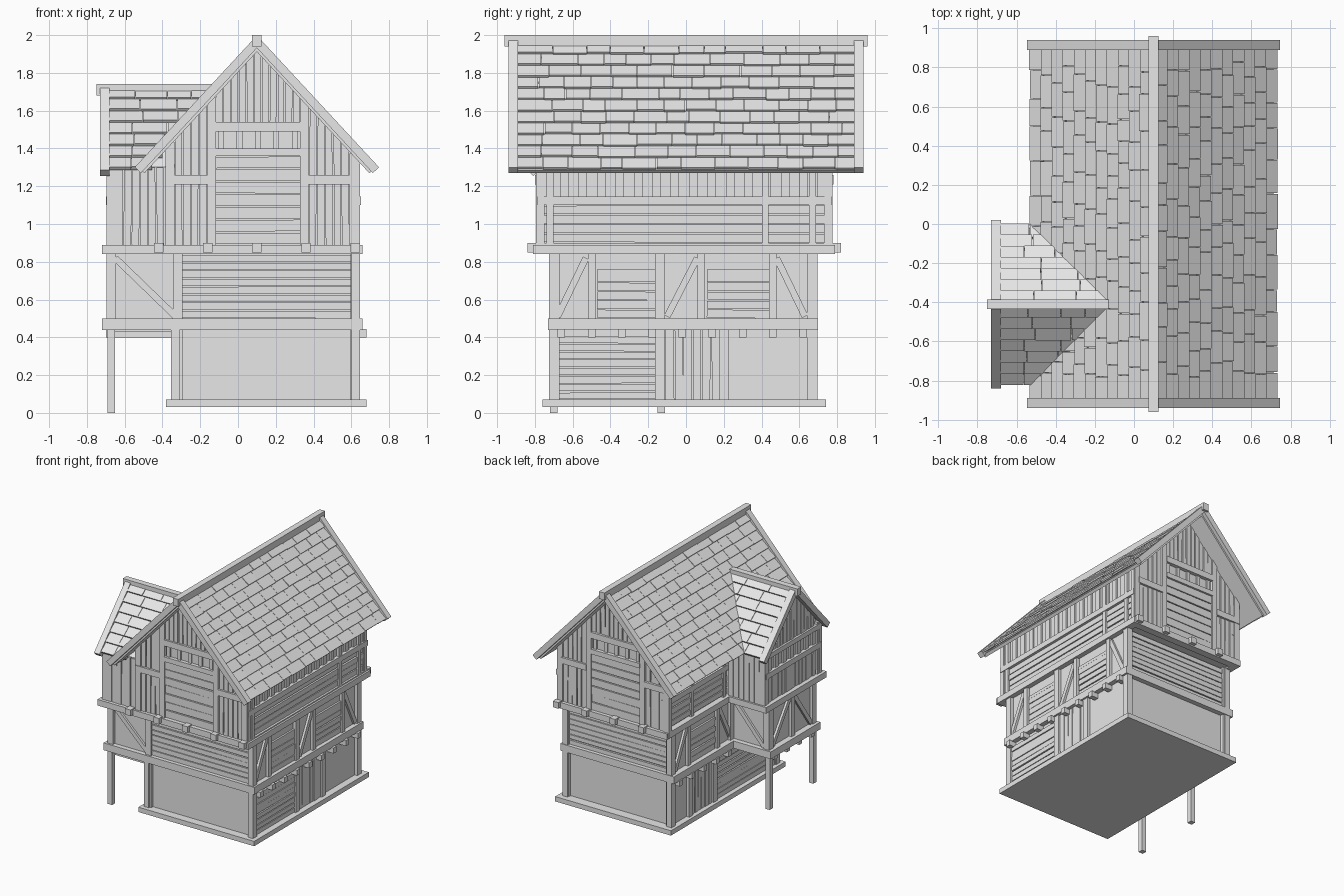
import bpy, bmesh, random
from mathutils import Vector, Matrix

random.seed(4)
cube = bpy.data.objects.get("Cube")
if cube:
    bpy.data.objects.remove(cube)

mat = bpy.data.materials.new("weathered_grey")
mat.use_nodes = True
GREY = (0.8, 0.8, 0.8, 1)
mat.diffuse_color = GREY
mat.node_tree.nodes["Principled BSDF"].inputs["Base Color"].default_value = GREY

parts = {}


def part(name):
    return parts.setdefault(name, bmesh.new())


def beam(name, a, b, w, t, n):
    """Oriented box from a to b: w wide, t thick along n."""
    a, b = Vector(a), Vector(b)
    d = b - a
    axis = d.normalized()
    side = axis.cross(Vector(n)).normalized()
    up = side.cross(axis)
    m = Matrix((d, side * w, up * t)).transposed().to_4x4()
    m.translation = (a + b) / 2
    bmesh.ops.create_cube(part(name), size=1, matrix=m)


def box(name, p, q):
    p, q = Vector(p), Vector(q)
    s = q - p
    m = Matrix.Translation((p + q) / 2) @ Matrix.Diagonal((abs(s.x), abs(s.y), abs(s.z), 1))
    bmesh.ops.create_cube(part(name), size=1, matrix=m)


def prism(name, P, pts, depth):
    """Extrude a profile on a wall plane inwards."""
    bm = part(name)
    f = bm.faces.new([bm.verts.new(P(u, z, 0)) for u, z in pts])
    g = bmesh.ops.extrude_face_region(bm, geom=[f], use_keep_orig=True)
    new = [v for v in g["geom"] if isinstance(v, bmesh.types.BMVert)]
    bmesh.ops.translate(bm, verts=new, vec=P(0, 0, -depth) - P(0, 0, 0))


# wall planes: u runs along the wall, d points outwards
def front(y): return lambda u, z, d: Vector((u, y - d, z))
def back(y): return lambda u, z, d: Vector((u, y + d, z))
def right(x): return lambda u, z, d: Vector((x + d, u, z))
def left(x): return lambda u, z, d: Vector((x - d, u, z))


def bar(name, P, u0, u1, z0, z1, d=0.03):
    box(name, P(u0, z0, -0.02), P(u1, z1, d))


def post(P, u, z0, z1, d=0.025, w=0.05):
    bar("wall_posts", P, u - w / 2, u + w / 2, z0, z1, d)


def brace(P, u0, z0, u1, z1):
    beam("diagonal_braces", P(u0, z0, 0.008), P(u1, z1, 0.008), 0.035, 0.02, P(0, 0, 1) - P(0, 0, 0))


def planks(P, u0, u1, z0, z1, vertical=False, size=0.045, top=None):
    """Slightly uneven boards over a rectangle; top(u) trims upright boards."""
    n = P(0, 0, 1) - P(0, 0, 0)
    span = (u1 - u0) if vertical else (z1 - z0)
    count = max(1, round(span / size))
    step = span / count
    j = lambda: random.uniform(-0.002, 0.002)
    for i in range(count):
        c = (i + 0.5) * step
        w, t = step - random.uniform(0.003, 0.009), random.uniform(0.022, 0.034)
        if vertical:
            u = u0 + c
            h = min(z1, top(u)) if top else z1
            if h - z0 > 0.01:
                beam("upright_planks", P(u + j(), z0, 0), P(u + j(), h, 0), w, t, n)
        else:
            z = z0 + c
            beam("level_planks", P(u0, z + j(), 0), P(u1, z + j(), 0), w, t, n)


def main_z(x): return 1.96 - 1.08 * abs(x - 0.10)
def wing_z(y): return 1.72 - 1.08 * abs(y + 0.41)


X0, X1 = -0.33, 0.62
# wall cores
box("foundation", (-0.38, -0.76, 0.03), (0.68, 0.74, 0.07))
box("lower_walls", (X0, -0.69, 0.06), (X1, 0.66, 0.87))
box("wing_floor_walls", (-0.67, -0.69, 0.43), (-0.3, -0.12, 0.87))
prism("upper_walls", front(-0.77), [(X0, 0.86), (X1, 0.86), (X1, main_z(X1) - 0.03),
      (0.1, 1.93), (X0, main_z(X0) - 0.03)], 1.52)
prism("wing_upper_walls", left(-0.67), [(-0.77, 0.86), (-0.05, 0.86), (-0.05, wing_z(-0.05) - 0.03),
      (-0.41, 1.68), (-0.77, wing_z(-0.77) - 0.03)], 0.47)

# stilts under the wing
for y in (-0.70, -0.13):
    box("wing_stilts", (-0.69, y - 0.02, 0), (-0.65, y + 0.02, 0.45))

# ring beams at each floor, with joists
for z0, z1, ya, yb, ym in ((0.44, 0.50, -0.73, 0.70, -0.08), (0.84, 0.89, -0.81, 0.79, -0.02)):
    for a, b in (((-0.72, ya), (0.66, ya + 0.06)), ((-0.38, yb - 0.06), (0.66, yb)),
                 ((0.6, ya), (0.66, yb)), ((-0.38, ym - 0.06), (-0.32, yb)),
                 ((-0.72, ya), (-0.66, ym)), ((-0.72, ym - 0.06), (-0.32, ym))):
        box("floor_beams", (*a, z0), (*b, z1))
    box("floor_boards", (-0.69, ya + 0.02, z0 + 0.01), (-0.32, ym - 0.02, z0 + 0.03))
    box("floor_boards", (-0.34, ya + 0.02, z0 + 0.01), (0.63, yb - 0.02, z0 + 0.03))
for i in range(9):
    y = -0.66 + i * 0.16
    box("lower_joists", (-0.70 if y < -0.1 else -0.39, y - 0.02, 0.40), (0.68, y + 0.02, 0.445))
for x in (-0.42, -0.16, 0.10, 0.36, 0.62):
    box("upper_joists", (x - 0.025, -0.84, 0.85), (x + 0.025, -0.1 if x < -0.4 else 0.82, 0.90))

# ground and first floor, end walls
for P in (front(-0.69), back(0.66)):
    for u in (-0.32, 0.62):
        post(P, u, 0.07, 0.85)
    planks(P, -0.295, 0.595, 0.50, 0.84)
brace(front(-0.69), -0.65, 0.82, -0.33, 0.51)
post(front(-0.69), -0.67, 0.45, 0.85)

# ground and first floor, long walls
R, L = right(X1), left(X0)
planks(R, -0.68, -0.16, 0.07, 0.41)
planks(R, -0.11, 0.18, 0.07, 0.44, True)
planks(L, -0.68, 0.1, 0.07, 0.41)
planks(L, 0.15, 0.42, 0.07, 0.44, True)
for P, us in ((R, (-0.70, -0.14, 0.20, 0.67)), (L, (-0.70, 0.12, 0.44, 0.67))):
    for u in us:
        post(P, u, 0.07, 0.44)
for P, first in ((R, True), (L, False)):
    for u in (-0.70, -0.14, 0.67) if first else (-0.1, 0.67):
        post(P, u, 0.45, 0.85)
    bays = [(-0.10, 0.06, 0.08, 0.11, 0.44), (0.63, 0.48, 0.46, None, None)]
    if first:
        bays.append((-0.68, -0.53, -0.50, -0.47, -0.16))
    for b0, b1, p, k0, k1 in bays:
        brace(P, b0, 0.51, b1, 0.82)
        post(P, p, 0.5, 0.85, w=0.04)
        if k0:
            planks(P, k0, k1, 0.50, 0.74, size=0.048)
            bar("sill_rails", P, k0, k1, 0.735, 0.76, 0.015)

# wing first floor: gable side and rear side
G = left(-0.67)
for u in (-0.69, -0.13):
    post(G, u, 0.45, 0.85)
post(G, -0.41, 0.5, 0.85, w=0.04)
brace(G, -0.66, 0.51, -0.44, 0.82)
brace(G, -0.16, 0.51, -0.38, 0.82)
post(back(-0.12), -0.67, 0.45, 0.85)
brace(back(-0.12), -0.64, 0.51, -0.37, 0.82)

# main gables: shutter, window strip, flanking boards
for P in (front(-0.77), back(0.75)):
    trim = lambda u: main_z(u) - 0.025
    for u in (-0.36, 0.615):
        post(P, u, 0.85, main_z(u) - 0.03)
    for u in (-0.14, 0.35):
        post(P, u, 0.85, main_z(u) - 0.03, w=0.045)
    planks(P, -0.335, -0.165, 0.89, 2, True, top=trim)
    planks(P, 0.375, 0.59, 0.89, 2, True, top=trim)
    planks(P, -0.12, 0.33, 0.89, 1.36, size=0.068)
    planks(P, -0.12, 0.33, 1.54, 2, True, size=0.04, top=trim)
    for u0, u1, z0, z1 in ((-0.12, 0.33, 1.36, 1.40), (-0.12, 0.33, 1.49, 1.54),
                           (-0.385, -0.16, 1.21, 1.26), (0.37, 0.60, 1.21, 1.26)):
        bar("gable_rails", P, u0, u1, z0, z1)
    for i in range(5):
        post(P, -0.09 + i * 0.0975, 1.40, 1.49, 0.012, 0.03)


def strip_windows(P, u0, u1, z0, z1, step=0.1):
    n = round((u1 - u0) / step)
    for i in range(n + 1):
        post(P, u0 + (u1 - u0) * i / n, z0, z1, 0.014, 0.045)


# upper long walls
for P, u0, us in ((R, -0.77, (-0.77, -0.72, 0.42, 0.67, 0.75)), (L, -0.04, (0.0, 0.42, 0.75))):
    planks(P, u0, 0.75, 0.90, 1.10, size=0.05)
    bar("window_rails", P, u0 - 0.02, 0.77, 1.10, 1.145)
    strip_windows(P, u0 + 0.03, 0.72, 1.14, 1.36)
    for u in us:
        post(P, u, 0.86, 1.36, w=0.035)

# wing upper walls
planks(front(-0.77), -0.65, -0.39, 0.89, 1.30, True)
planks(back(-0.05), -0.65, -0.36, 0.89, 1.30, True)
for P in (front(-0.77), back(-0.05)):
    post(P, -0.672, 0.86, 1.31, 0.015)
for u in (-0.75, -0.07):
    post(G, u, 0.86, 1.32)
planks(G, -0.72, -0.10, 0.89, 1.10, True)
bar("wing_rails", G, -0.77, -0.05, 1.10, 1.145)
strip_windows(G, -0.70, -0.12, 1.14, 1.27)
bar("wing_rails", G, -0.75, -0.07, 1.26, 1.30)
planks(G, -0.70, -0.12, 1.30, 2, True, top=lambda u: wing_z(u) - 0.025)

# main roof: slab, shingle courses and barge boards
ROWS = 11
for s in (-1, 1):
    n = Vector((s * 1.08, 0, 1)).normalized()
    at = lambda f, y: Vector((0.10 + s * 0.62 * f, y, 1.96 - 0.67 * f))
    beam("roof_deck", at(0.5, -0.91) - n * 0.02, at(0.5, 0.91) - n * 0.02, 0.91, 0.025, n)
    for r in range(ROWS):
        y = -0.90
        while y < 0.90:
            e = min(0.90, y + random.uniform(0.11, 0.2))
            e = 0.90 if 0.90 - e < 0.06 else e
            mid = (y + e) / 2
            lift = random.uniform(0.008, 0.014)
            low = at((r + 1) / ROWS + random.uniform(0, 0.006), mid) + n * lift
            beam("roof_shingles", at(r / ROWS, mid) - n * 0.003, low, e - y - 0.003, 0.012, n)
            y = e
    for y in (-0.915, 0.915):
        beam("barge_boards", (0.10, y, 1.965), (0.10 + s * 0.63, y, 1.285), 0.05, 0.045, n)
box("ridge_beam", (0.075, -0.96, 1.94), (0.125, 0.96, 2.0))

# wing roof: boards run into the main slope
COURSES = 7
for s in (-1, 1):
    n = Vector((0, s * 1.08, 1)).normalized()
    for r in range(COURSES):
        d0, d1 = 0.40 * r / COURSES, 0.40 * (r + 1) / COURSES
        zt, zl = 1.72 - 1.08 * d0, 1.72 - 1.08 * d1
        end = 0.10 - (1.96 - zt) / 1.08 + 0.01
        x = -0.69
        while x < end:
            e = min(end, x + random.uniform(0.12, 0.22))
            mid = (x + e) / 2
            top = Vector((mid, -0.41 + s * d0, zt)) - n * 0.006
            low = Vector((mid, -0.41 + s * d1, zl)) + n * random.uniform(0.006, 0.011)
            beam("wing_shingles", top, low, e - x - 0.003, 0.02, n)
            x = e
    beam("wing_barge_boards", (-0.705, -0.41, 1.715), (-0.705, -0.41 + s * 0.415, 1.27), 0.05, 0.045, n)
box("wing_ridge_beam", (-0.75, -0.435, 1.68), (-0.13, -0.385, 1.74))

# turn every part into an object
for name, bm in parts.items():
    bmesh.ops.recalc_face_normals(bm, faces=bm.faces)
    me = bpy.data.meshes.new(name)
    bm.to_mesh(me)
    bm.free()
    me.materials.append(mat)
    bpy.context.collection.objects.link(bpy.data.objects.new(name, me))
